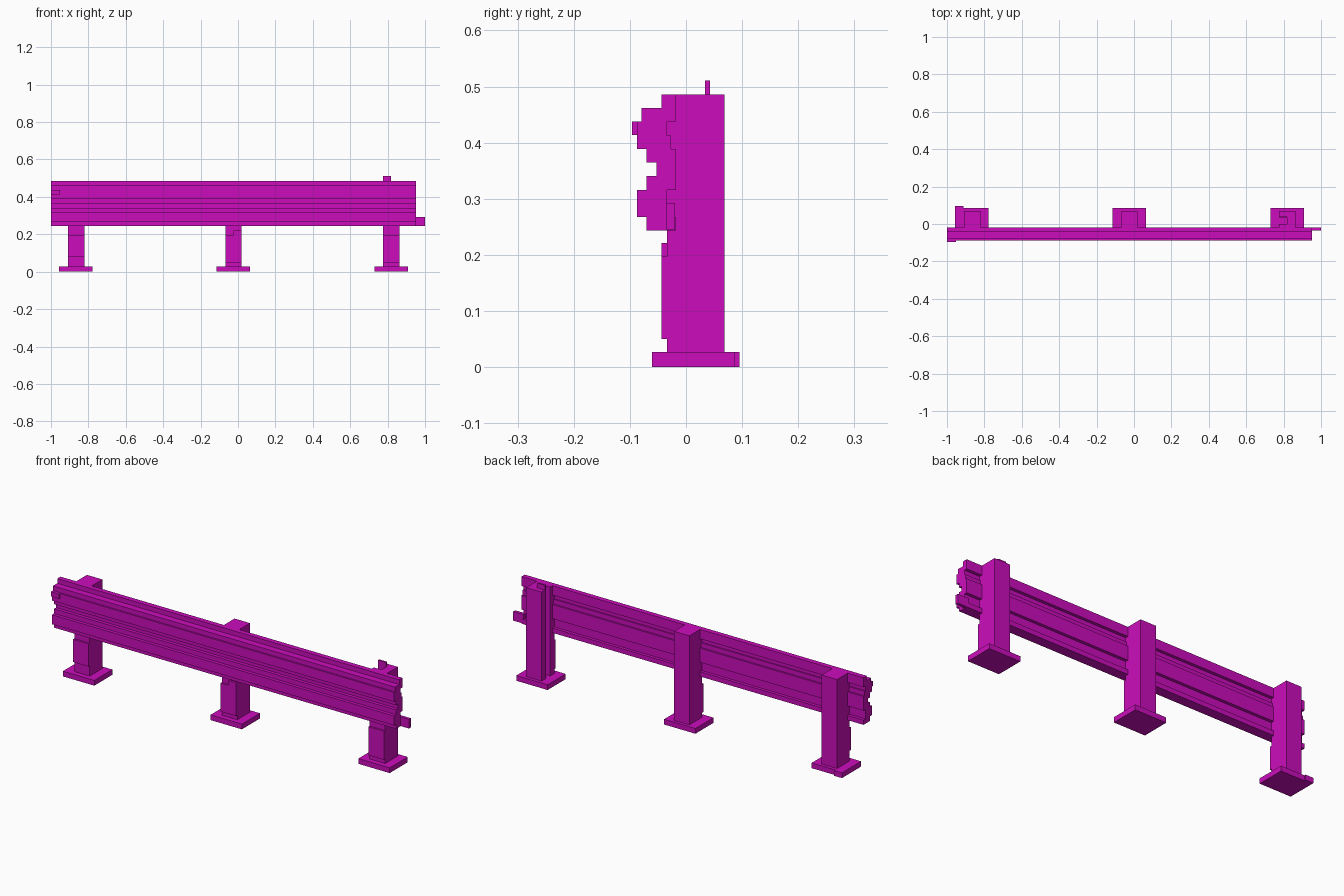
import bpy, bmesh

cube = bpy.data.objects.get("Cube")
if cube:
    bpy.data.objects.remove(cube, do_unlink=True)

paint = bpy.data.materials.new("magenta_paint")
paint.use_nodes = True
colour = (0.6, 0.004, 0.5, 1)
paint.diffuse_color = colour
paint.node_tree.nodes["Principled BSDF"].inputs["Base Color"].default_value = colour


def prism(name, outline, start, end, axis):
    """Extrude a flat outline along x (outline in y, z) or z (outline in x, y)."""
    place = (lambda a, b, t: (t, a, b)) if axis == "x" else (lambda a, b, t: (a, b, t))
    bm = bmesh.new()
    face = bm.faces.new([bm.verts.new(place(a, b, start)) for a, b in outline])
    extruded = bmesh.ops.extrude_face_region(bm, geom=[face])["geom"]
    tops = [v for v in extruded if isinstance(v, bmesh.types.BMVert)]
    bmesh.ops.translate(bm, verts=tops, vec=place(0, 0, end - start))
    bmesh.ops.recalc_face_normals(bm, faces=bm.faces)
    mesh = bpy.data.meshes.new(name)
    bm.to_mesh(mesh)
    bm.free()
    mesh.materials.append(paint)
    obj = bpy.data.objects.new(name, mesh)
    bpy.context.collection.objects.link(obj)
    return obj


def box(name, x, y, z):
    outline = [(x[0], y[0]), (x[1], y[0]), (x[1], y[1]), (x[0], y[1])]
    return prism(name, outline, z[0], z[1], "z")


# Stepped double-ridge rail: front depth of each band from the top down
z_top, band = 0.486, 0.0243
front = [-0.044, -0.079, -0.087, -0.087, -0.07, -0.053, -0.07, -0.087, -0.087, -0.07]
back = [-0.018, -0.018, -0.034, -0.027, -0.018, -0.018, -0.018, -0.034, -0.034, -0.018]


def steps(depths):
    points = []
    for i, y in enumerate(depths):
        for z in (z_top - i * band, z_top - (i + 1) * band):
            if not points or points[-1] != (y, z):
                points.append((y, z))
    return points


prism("rail", steps(front) + steps(back)[::-1], -1, 0.951, "x")

# Small tabs at the rail ends
box("left_ridge_tab", (-1, -0.953), (-0.096, -0.086), (0.414, 0.438))
box("right_lower_tab", (0.94, 1), (-0.036, -0.02), (0.245, 0.292))

# Posts with foot plates and shallow front facings
for side, x in (("left", -0.866), ("middle", -0.024), ("right", 0.819)):
    x0, x1 = x - 0.044, x + 0.044
    outline = [(x0, -0.034), (x1, -0.034), (x1, 0.069), (x0, 0.069)]
    if side == "right":  # open channel on the inner side
        outline += [(x0, 0.035), (x, 0.035), (x, 0), (x0, 0)]
    prism(side + "_post", outline, 0.025, z_top, "z")
    low = 0.08 if side == "left" else 0.05
    box(side + "_post_facing", (x0, x1), (-0.044, -0.033), (low, 0.197))
    box(side + "_foot", (x - 0.09, x + 0.089), (-0.061, 0.086), (0, 0.027))

box("middle_post_block", (-0.024, 0.02), (-0.044, -0.033), (0.196, 0.221))
box("left_foot_tab", (-0.956, -0.912), (0.085, 0.095), (0, 0.027))
box("right_post_top_tab", (0.775, 0.819), (0.034, 0.043), (0.48, 0.511))
